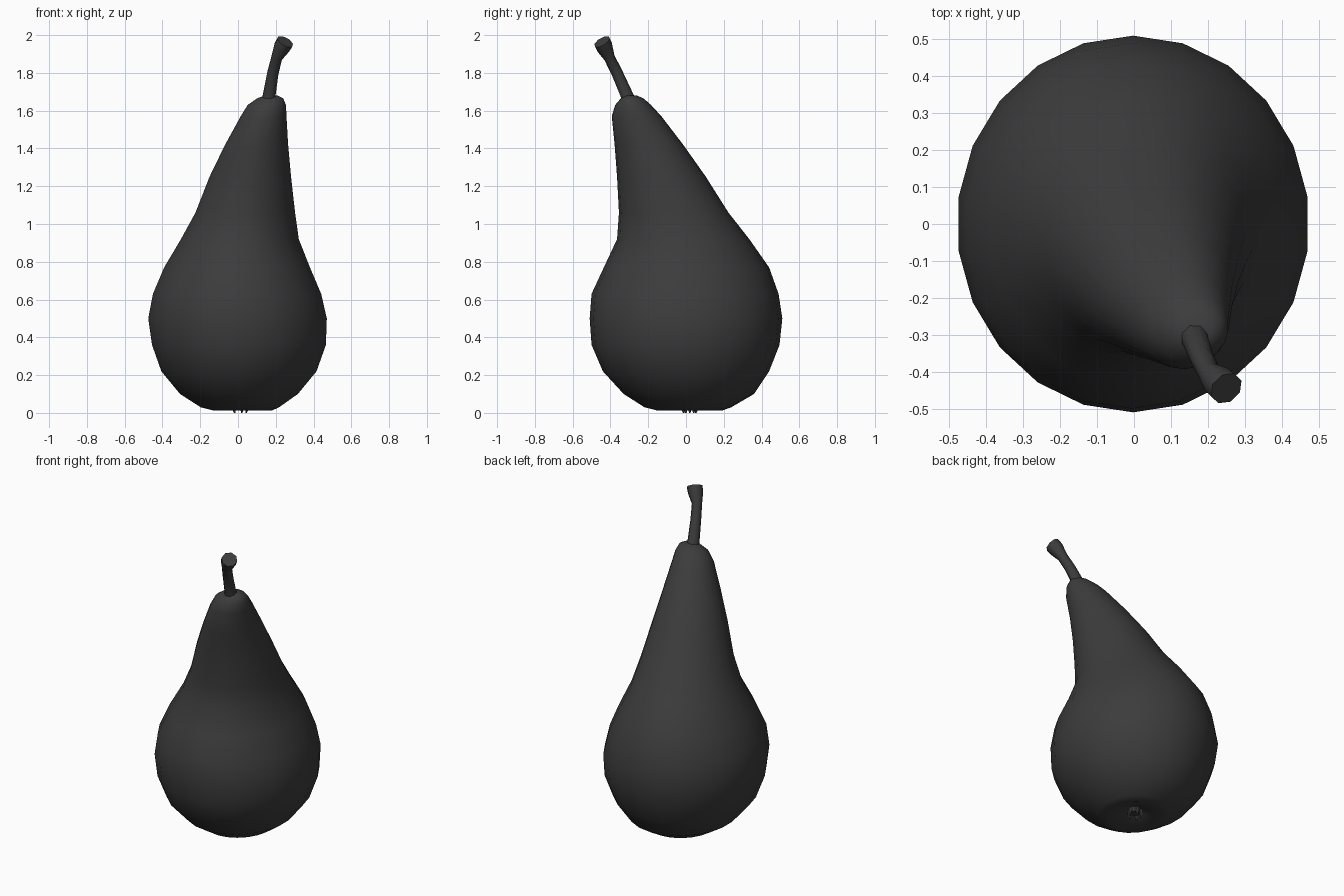
import bpy, bmesh, math
from mathutils import Vector

skin = bpy.data.materials.new("dark_skin")
skin.diffuse_color = (0.045, 0.045, 0.045, 1)


def loft(name, rings, sides):
    """Skin a list of (centre, rx, ry, normal) rings and cap both ends."""
    bm = bmesh.new()
    loops = []
    for centre, rx, ry, normal in rings:
        turn = Vector((0, 0, 1)).rotation_difference(Vector(normal))
        loop = []
        for i in range(sides):
            a = math.tau * (i + 0.5) / sides
            p = turn @ Vector((rx * math.cos(a), ry * math.sin(a), 0))
            loop.append(bm.verts.new(Vector(centre) + p))
        loops.append(loop)
    for lo, hi in zip(loops, loops[1:]):
        for i in range(sides):
            j = (i + 1) % sides
            bm.faces.new((lo[i], lo[j], hi[j], hi[i]))
    bm.faces.new(loops[0][::-1])
    bm.faces.new(loops[-1])
    bmesh.ops.recalc_face_normals(bm, faces=bm.faces)
    mesh = bpy.data.meshes.new(name)
    bm.to_mesh(mesh)
    bm.free()
    mesh.materials.append(skin)
    obj = bpy.data.objects.new(name, mesh)
    bpy.context.collection.objects.link(obj)
    bpy.ops.object.select_all(action='DESELECT')
    obj.select_set(True)
    bpy.context.view_layer.objects.active = obj
    bpy.ops.object.shade_smooth_by_angle(angle=math.radians(50))
    return obj


UP = (0, 0, 1)

# Fruit body: z, min x, max x, min y, max y of each section
sections = [
    (0.060, -0.02, 0.04, -0.01, 0.05),
    (0.045, -0.06, 0.08, -0.05, 0.09),
    (0.012, -0.13, 0.18, -0.15, 0.19),
    (0.03, -0.20, 0.22, -0.22, 0.24),
    (0.10, -0.31, 0.32, -0.33, 0.36),
    (0.22, -0.41, 0.42, -0.44, 0.44),
    (0.36, -0.46, 0.47, -0.50, 0.495),
    (0.50, -0.48, 0.475, -0.51, 0.51),
    (0.63, -0.455, 0.445, -0.50, 0.49),
    (0.77, -0.395, 0.385, -0.435, 0.44),
    (0.92, -0.305, 0.325, -0.365, 0.335),
    (1.06, -0.228, 0.305, -0.355, 0.225),
    (1.25, -0.153, 0.283, -0.365, 0.105),
    (1.42, -0.07, 0.267, -0.378, -0.015),
    (1.57, 0.013, 0.258, -0.393, -0.13),
    (1.63, 0.05, 0.255, -0.375, -0.185),
    (1.665, 0.10, 0.24, -0.345, -0.225),
    (1.68, 0.14, 0.21, -0.32, -0.26),
]
loft("pear_body",
     [(((x0 + x1) / 2, (y0 + y1) / 2, z), (x1 - x0) / 2, (y1 - y0) / 2, UP)
      for z, x0, x1, y0, y1 in sections], 22)

# Stem: leaning, flared at the cut end
path = [
    (0.165, -0.295, 1.62, 0.050),
    (0.165, -0.312, 1.68, 0.036),
    (0.185, -0.365, 1.80, 0.032),
    (0.205, -0.405, 1.88, 0.031),
    (0.232, -0.430, 1.935, 0.046),
    (0.250, -0.445, 1.965, 0.047),
]
tilts = [UP, (0.1, -0.3, 1), (0.2, -0.4, 1), (0.3, -0.4, 1),
         (0.5, -0.5, 1), (0.55, -0.6, 1)]
loft("stem", [((x, y, z), r, r, n) for (x, y, z, r), n in zip(path, tilts)], 8)

# Dried blossom end: small core with sepals pointing down
loft("blossom_core", [((0.01, 0.02, 0.07), 0.04, 0.04, UP),
                      ((0.01, 0.02, 0.03), 0.028, 0.028, UP)], 8)
for k in range(5):
    a = math.tau * k / 5
    d = Vector((math.cos(a), math.sin(a), 0))
    c = Vector((0.01, 0.02, 0))
    loft("sepal_%d" % (k + 1),
         [(c + d * 0.030 + Vector((0, 0, 0.055)), 0.014, 0.014, UP),
          (c + d * 0.040 + Vector((0, 0, 0.025)), 0.011, 0.011, UP),
          (c + d * 0.034, 0.004, 0.004, UP)], 5)
